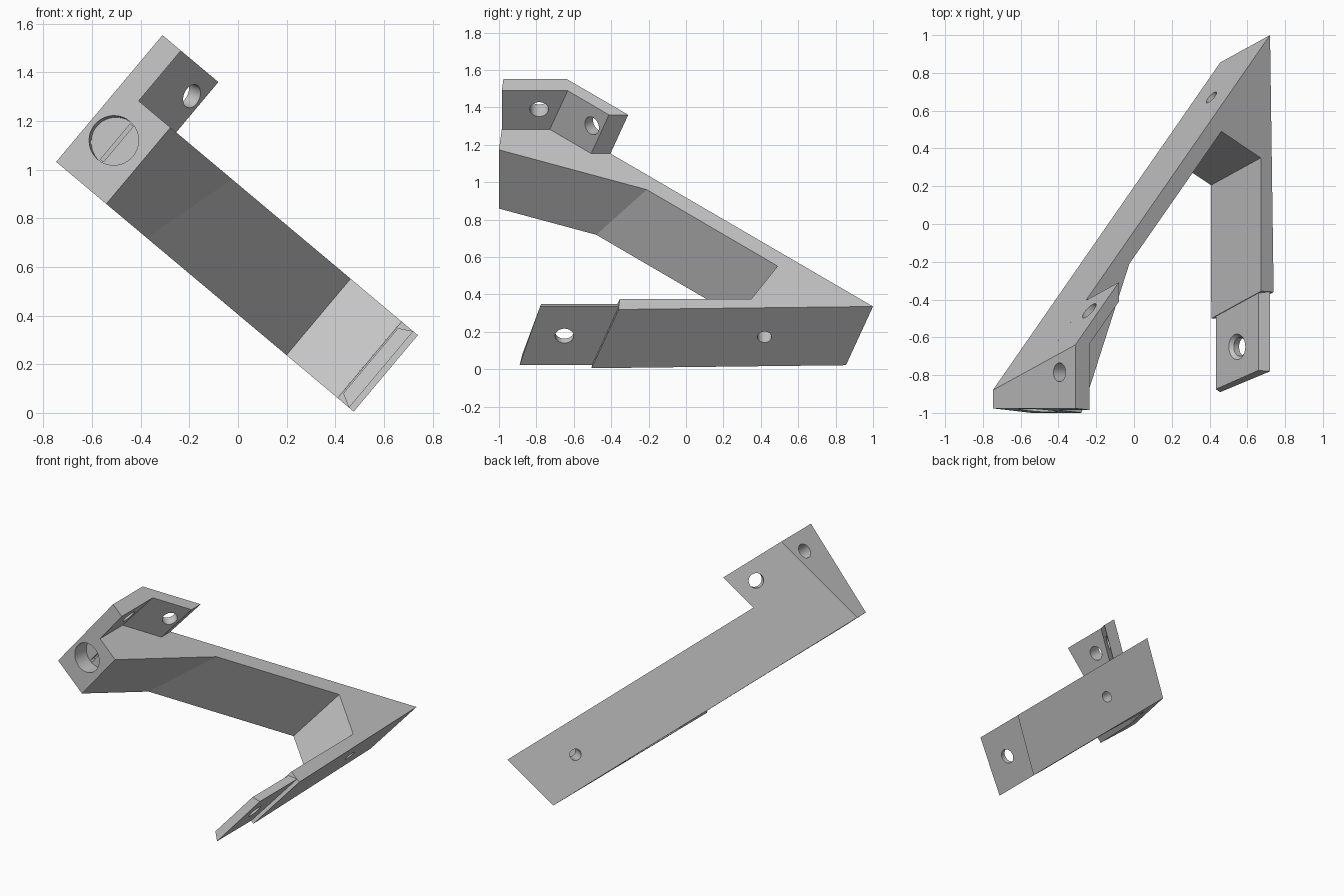
import bpy, bmesh, math
from mathutils import Vector, Matrix

if "Cube" in bpy.data.objects:
    bpy.data.objects.remove(bpy.data.objects["Cube"])

TILT = Matrix.Rotation(math.radians(40), 4, 'Y')   # whole bracket leans about y
LOW, MID, HIGH = 0.31, 0.72, 0.99                  # levels across the strap
SHEAR = 0.353                                      # the wall leans back as it rises

grey = bpy.data.materials.new("light grey")
grey.use_nodes = True
grey.diffuse_color = (0.55, 0.55, 0.55, 1)
grey.node_tree.nodes["Principled BSDF"].inputs["Base Color"].default_value = grey.diffuse_color


def make_object(name, bm):
    bmesh.ops.recalc_face_normals(bm, faces=bm.faces)
    mesh = bpy.data.meshes.new(name)
    bm.to_mesh(mesh)
    bm.free()
    mesh.materials.append(grey)
    obj = bpy.data.objects.new(name, mesh)
    bpy.context.collection.objects.link(obj)
    return obj


def loft(name, bottom, top):
    """Solid between two matching rings of points."""
    bm = bmesh.new()
    a = [bm.verts.new(TILT @ Vector(p)) for p in bottom]
    b = [bm.verts.new(TILT @ Vector(p)) for p in top]
    bm.faces.new(a)
    bm.faces.new(b)
    for i in range(len(a)):
        j = (i + 1) % len(a)
        bm.faces.new((a[i], a[j], b[j], b[i]))
    return make_object(name, bm)


def cut(target, cutter):
    mod = target.modifiers.new("cut", 'BOOLEAN')
    mod.operation, mod.solver, mod.object = 'DIFFERENCE', 'EXACT', cutter
    bpy.context.view_layer.objects.active = target
    bpy.ops.object.modifier_apply(modifier=mod.name)
    bpy.data.objects.remove(cutter)


def bore(target, start, axis, depth, radius, end_radius=None):
    """Round hole, beginning a little outside the surface."""
    axis = Vector(axis).normalized()
    centre = Vector(start) + axis * (depth / 2 - 0.02)
    place = Matrix.Translation(centre) @ axis.to_track_quat('Z', 'Y').to_matrix().to_4x4()
    bm = bmesh.new()
    bmesh.ops.create_cone(bm, cap_ends=True, segments=40, radius1=radius,
                          radius2=end_radius or radius, depth=depth + 0.04,
                          matrix=TILT @ place)
    cut(target, make_object("bore_cutter", bm))


def slide(ring, level, base):
    """Place (u, y) points at a level, leaning unless marked upright."""
    return [(p[0], p[1] + (0 if len(p) > 2 else SHEAR * (level - base)), level) for p in ring]


# Main body: diagonal strap, wedge corner and return arm
front = [(-0.967, -1.0, 1), (-1.236, -0.976, 1)]
outer = [(-1.236, -0.735), (0.336, 1.0), (0.361, -0.36), (0.274, -0.355), (0.272, 0.35), (0.0, 0.49)]
body_top = slide(front + outer + [(-0.636, -0.21)], MID, MID)
body_low = slide(front + outer, LOW, MID) + [(-0.749, -0.48, LOW)]
body = loft("bracket_body", body_low, body_top)

# Bent ear above the front end
ear_ring = [(-1.137, -0.985, 1), (-1.236, -0.976, 1), (-1.236, -0.735),
            (-0.936, -0.404), (-0.936, -0.507), (-1.137, -0.728)]
ear = loft("mounting_ear", slide(ear_ring, MID, MID), slide(ear_ring, HIGH, MID))

# Thin tapered tongue at the end of the arm
tongue = loft("arm_tongue",
              [(0.336, -0.89, LOW), (0.336, -0.45, LOW), (0.28, -0.45, 0.34), (0.28, -0.875, 0.34)],
              [(0.336, -0.78, MID), (0.336, -0.34, MID), (0.28, -0.34, 0.69), (0.28, -0.775, 0.69)])

# Screw holes
inward = (1.104, -1, SHEAR)
bore(ear, (-1.236, -0.785, 0.86), (1, 0, 0), 0.15, 0.05)
bore(ear, (-1.03, -0.46, 0.86), inward, 0.12, 0.05)
bore(body, (0.103, 0.67, 0.515), inward, 0.18, 0.038)
bore(body, (0.346, 0.42, 0.515), (-1, 0, 0), 0.18, 0.038)
bore(tongue, (0.28, -0.65, 0.515), (1, 0, 0), 0.1, 0.05)
bore(tongue, (0.28, -0.65, 0.515), (1, 0, 0), 0.03, 0.105, 0.04)

# Round front socket with a narrow slot across its floor
bore(body, (-1.111, -0.987, 0.53), (0.09, 1, 0), 0.12, 0.102)
bm = bmesh.new()
bmesh.ops.create_cube(bm, size=1, matrix=TILT @ Matrix.Translation((-1.095, -0.87, 0.53))
                      @ Matrix.Diagonal((0.016, 0.08, 0.19, 1)))
cut(body, make_object("slot_cutter", bm))

# Crisp flats, smooth bores
for obj in (body, ear, tongue):
    bpy.ops.object.select_all(action='DESELECT')
    obj.select_set(True)
    bpy.context.view_layer.objects.active = obj
    bpy.ops.object.shade_smooth_by_angle(angle=math.radians(20))
